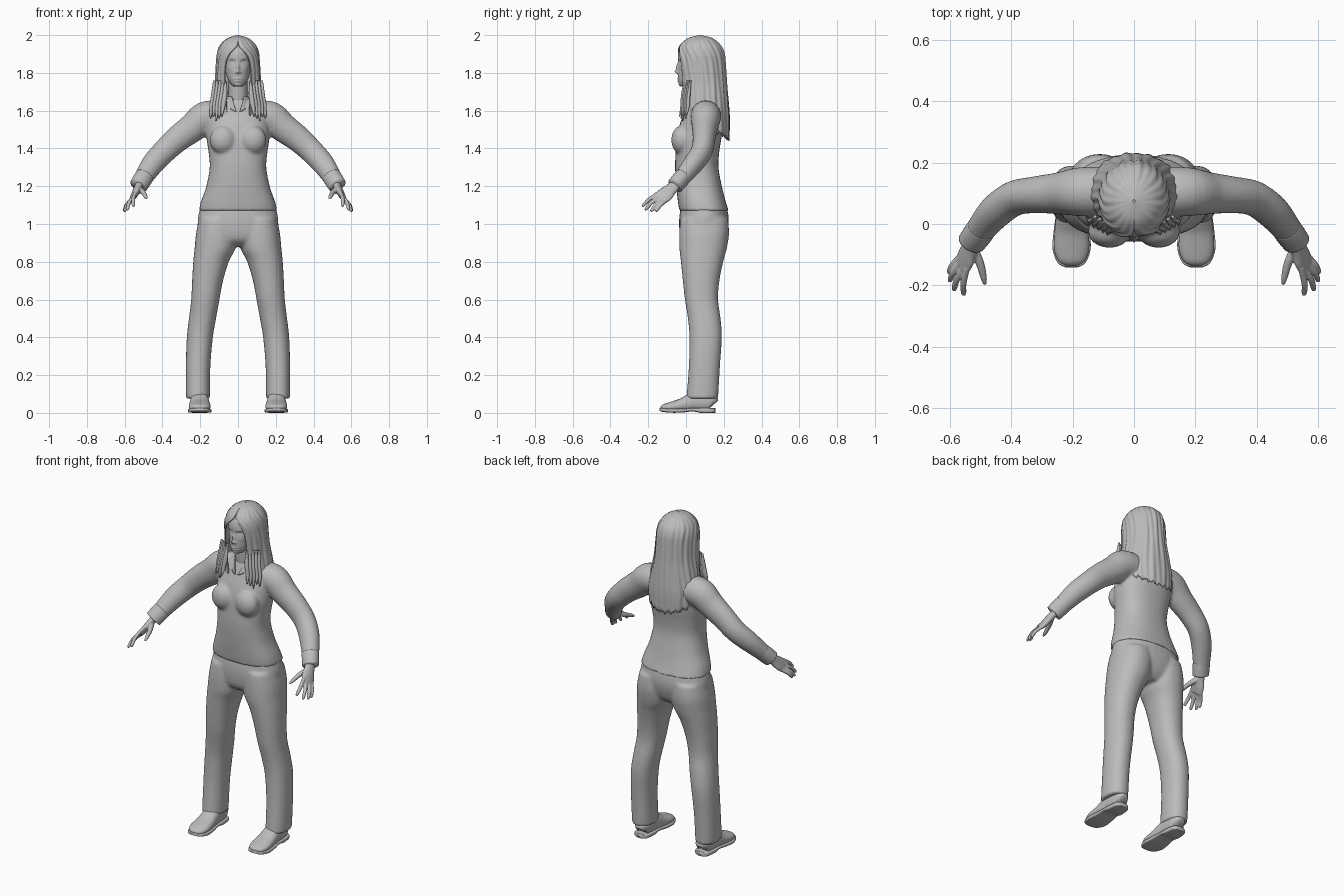
import bpy, bmesh, math
from mathutils import Vector

if "Cube" in bpy.data.objects:
    bpy.data.objects.remove(bpy.data.objects["Cube"], do_unlink=True)

grey = bpy.data.materials.new("plain_grey")
grey.use_nodes = True
grey.diffuse_color = (.5, .5, .5, 1)
grey.node_tree.nodes["Principled BSDF"].inputs["Base Color"].default_value = (.5, .5, .5, 1)


def spline(points, steps):
    """Smooth path through tuples of any length."""
    out = []
    last = len(points) - 1
    for i in range(last):
        a, b, c, d = (points[max(0, min(last, i + k))] for k in (-1, 0, 1, 2))
        for s in range(steps):
            t = s / steps
            out.append(tuple(
                q + .5 * t * (r - p + t * (2 * p - 5 * q + 4 * r - w + t * (3 * (q - r) + w - p)))
                for p, q, r, w in zip(a, b, c, d)))
    out.append(tuple(points[-1]))
    return out


def level(z, rx, front, back, cx=0):
    """Horizontal section from its height, half width, front and back."""
    return (cx, (front + back) / 2, z, rx, (back - front) / 2)


def tube(bm, sections, ref=None, side=1, sides=32, steps=5, power=2):
    """Loft of oval rings; horizontal rings unless a reference axis is given."""
    path = spline(sections, steps)
    rings = []
    for i, (x, y, z, ra, rb) in enumerate(path):
        n, b = Vector((1, 0, 0)), Vector((0, 1, 0))
        if ref:
            ahead, behind = path[min(i + 1, len(path) - 1)], path[max(i - 1, 0)]
            t = (Vector(ahead[:3]) - Vector(behind[:3])).normalized()
            b = Vector(ref)
            b = (b - t * b.dot(t)).normalized()
            n = b.cross(t)
        ring = []
        for k in range(sides):
            a = math.tau * k / sides
            c, s = math.cos(a), math.sin(a)
            c = math.copysign(abs(c) ** (2 / power), c)
            s = math.copysign(abs(s) ** (2 / power), s)
            p = Vector((x, y, z)) + n * ra * c + b * rb * s
            ring.append(bm.verts.new((p.x * side, p.y, p.z)))
        rings.append(ring)
    for low, high in zip(rings, rings[1:]):
        for k in range(sides):
            j = (k + 1) % sides
            bm.faces.new((low[k], low[j], high[j], high[k]))
    bm.faces.new(rings[0])
    bm.faces.new(rings[-1])


def ball(bm, centre, radii):
    made = bmesh.ops.create_uvsphere(bm, u_segments=24, v_segments=16, radius=1)
    for v in made["verts"]:
        v.co = Vector(centre) + Vector(r * c for r, c in zip(radii, v.co))


def finish(name, bm, voxel=0, smooth=0, thickness=0):
    bmesh.ops.recalc_face_normals(bm, faces=bm.faces)
    mesh = bpy.data.meshes.new(name)
    bm.to_mesh(mesh)
    bm.free()
    mesh.shade_smooth()
    mesh.materials.append(grey)
    obj = bpy.data.objects.new(name, mesh)
    bpy.context.collection.objects.link(obj)
    if voxel:
        m = obj.modifiers.new("merge", 'REMESH')
        m.mode, m.voxel_size, m.use_smooth_shade = 'VOXEL', voxel, True
    if smooth:
        m = obj.modifiers.new("soften", 'SMOOTH')
        m.factor, m.iterations = .5, smooth
    if thickness:
        obj.modifiers.new("thickness", 'SOLIDIFY').thickness = thickness
    return obj


def sheet(name, point, cols, rows, thickness):
    """Open surface from a function of two parameters."""
    bm = bmesh.new()
    grid = [[bm.verts.new(point(i / cols, j / rows)) for i in range(cols + 1)]
            for j in range(rows + 1)]
    for a, b in zip(grid, grid[1:]):
        for i in range(cols):
            bm.faces.new((a[i], b[i], b[i + 1], a[i + 1]))
    return finish(name, bm, thickness=thickness)


Y = (0, 1, 0)
SIDES = (("left", 1), ("right", -1))

# Top: torso, bust and sleeves merged into one garment
bm = bmesh.new()
tube(bm, [level(1.07, .208, -.036, .226), level(1.12, .196, -.043, .21),
          level(1.2, .168, -.052, .19), level(1.3, .15, -.058, .172),
          level(1.38, .156, -.055, .176), level(1.45, .166, -.05, .187),
          level(1.52, .166, -.036, .197), level(1.58, .158, -.014, .198),
          level(1.63, .11, .004, .18), level(1.67, .06, .02, .14)], power=2.4)
for name, s in SIDES:
    ball(bm, (s * .08, -.025, 1.445), (.07, .053, .075))
    tube(bm, [(.08, .105, 1.575, .075, .08), (.17, .105, 1.565, .085, .08),
              (.24, .1, 1.51, .077, .069), (.32, .095, 1.45, .07, .06),
              (.39, .083, 1.385, .064, .057), (.45, .04, 1.32, .06, .054),
              (.5, -.02, 1.245, .05, .045), (.525, -.055, 1.205, .047, .042)],
         ref=Y, side=s)
finish("top", bm, .008, 9)

# Trousers: pelvis and legs merged
bm = bmesh.new()
tube(bm, [level(.88, .1, .02, .17), level(.92, .19, -.025, .205),
          level(1, .214, -.037, .226), level(1.08, .202, -.03, .218),
          level(1.13, .18, -.02, .19)], power=2.2)
for name, s in SIDES:
    tube(bm, [level(.075, .063, .002, .17, .212), level(.25, .065, .015, .18, .211),
              level(.4, .069, .018, .19, .202), level(.5, .072, .01, .183, .188),
              level(.6, .075, -.006, .17, .173), level(.7, .082, -.017, .177, .161),
              level(.8, .094, -.027, .197, .143), level(.87, .108, -.035, .216, .122),
              level(.95, .11, -.036, .228, .112), level(1.03, .1, -.03, .222, .105)],
         side=s, power=2.2)
finish("trousers", bm, .008, 8)

for name, s in SIDES:
    # Cuff at the end of the sleeve
    bm = bmesh.new()
    tube(bm, [(.495, -.014, 1.253, .05, .045), (.51, -.035, 1.229, .05, .045),
              (.527, -.058, 1.202, .048, .043)], ref=Y, side=s)
    finish(name + "_cuff", bm)

    # Hand: palm, four fingers and thumb
    bm = bmesh.new()
    across = Vector((-.38, -.706, .598))
    knuckles = Vector((.557, -.132, 1.138))
    tube(bm, [(.515, -.04, 1.22, .022, .028), (.533, -.08, 1.184, .02, .034),
              (.546, -.108, 1.158, .018, .043), (.559, -.136, 1.135, .013, .041)],
         ref=across, side=s)
    tips = [(.032, (.555, -.232, 1.094)), (.011, (.588, -.217, 1.075)),
            (-.011, (.602, -.187, 1.067)), (-.031, (.604, -.16, 1.068))]
    for offset, tip in tips:
        base, end = knuckles + across * offset, Vector(tip)
        bend = base.lerp(end, .5) + Vector((.005, 0, .006))
        root = base.lerp(end, -.15)
        tube(bm, [(*root, .01, .011), (*bend, .0105, .0105),
                  (*base.lerp(end, .9), .009, .009), (*end, .005, .005)],
             ref=across, side=s, sides=12)
    tube(bm, [(.525, -.075, 1.185, .015, .017), (.502, -.125, 1.167, .014, .014),
              (.489, -.175, 1.145, .0105, .0105), (.485, -.198, 1.134, .005, .005)],
         ref=(0, 0, 1), side=s, sides=12)
    finish(name + "_hand", bm, .004, 2)

    # Shoe: rounded upper on a flat sole with a heel
    bm = bmesh.new()
    tube(bm, [(.203, .148, .045, .025, .022), (.203, .135, .055, .045, .04),
              (.203, .09, .06, .055, .047), (.203, .04, .058, .053, .049),
              (.203, -.02, .042, .036, .055), (.203, -.08, .032, .026, .057),
              (.203, -.118, .026, .019, .044), (.203, -.134, .022, .008, .02)],
         ref=(1, 0, 0), side=s, power=2.3)
    finish(name + "_shoe", bm)
    bm = bmesh.new()
    tube(bm, [(.203, .156, .013, .013, .02), (.203, .14, .013, .013, .043),
              (.203, .08, .013, .013, .051), (.203, .035, .017, .009, .051),
              (.203, -.02, .013, .011, .058), (.203, -.08, .012, .011, .062),
              (.203, -.125, .016, .01, .046), (.203, -.14, .018, .007, .022)],
         ref=(1, 0, 0), side=s, power=5)
    finish(name + "_sole", bm)

# Neck
bm = bmesh.new()
tube(bm, [(0, .085, 1.56, .056, .055), (0, .065, 1.66, .05, .052), (0, .058, 1.8, .05, .05)])
finish("neck", bm)

# Open collar around the neck
def collar_point(u, t):
    gap = .12 + .5 * t
    a = gap + (math.tau - 2 * gap) * u
    r = .075 - .015 * t
    front = max(0, math.cos(a)) ** 4
    return (r * math.sin(a), .075 - r * 1.1 * math.cos(a) - .012 * front * (1 - t),
            1.62 + .055 * t - .025 * front * (1 - t))
sheet("collar", collar_point, 48, 6, .006)

# Head, with the features pressed in or raised: x, z, spread in x and z, depth
bm = bmesh.new()
tube(bm, [level(1.727, .018, -.022, .03), level(1.738, .035, -.035, .05),
          level(1.77, .055, -.042, .09), level(1.81, .067, -.043, .135),
          level(1.85, .073, -.041, .15), level(1.9, .074, -.042, .16),
          level(1.945, .06, -.02, .15), level(1.975, .03, .03, .11)],
     sides=128, steps=9)
features = [(0, 1.828, .008, .022, -.012), (0, 1.806, .011, .008, -.013),
            (.013, 1.801, .005, .005, -.006), (.03, 1.857, .015, .01, .009),
            (.03, 1.853, .01, .005, -.005), (.033, 1.877, .018, .005, -.004),
            (0, 1.769, .016, .004, -.005), (0, 1.756, .013, .004, -.005),
            (0, 1.735, .014, .008, -.004), (.045, 1.825, .012, .014, -.003)]
for v in bm.verts:
    if v.co.y < .04:
        x, z = abs(v.co.x), v.co.z
        v.co.y += sum(d * math.exp(-((x - fx) / sx) ** 2 - ((z - fz) / sz) ** 2)
                      for fx, fz, sx, sz, d in features)
finish("head", bm)

# Long hair: height, centre, half width, half depth, half width of the face gap
hair_rows = spline([(2, .075, .004, .004, 0), (1.988, .076, .045, .055, 0),
                    (1.97, .076, .074, .085, 0), (1.94, .077, .098, .112, .008),
                    (1.9, .078, .111, .126, .045), (1.85, .08, .115, .129, .064),
                    (1.75, .088, .121, .128, .07), (1.65, .1, .138, .125, .062),
                    (1.55, .106, .152, .125, .06), (1.4, .108, .14, .12, .07)], 6)


def hair_point(u, t):
    bottom = 1.505 + .055 * math.cos(math.tau * u) + .012 * math.sin(u * 75) * math.sin(u * 190)
    z = 2 - (2 - bottom) * t * t
    for p, q in zip(hair_rows, hair_rows[1:]):
        if q[0] <= z:
            break
    f = (p[0] - z) / (p[0] - q[0])
    cy, rx, ry, gap = (a + (b - a) * f for a, b in zip(p[1:], q[1:]))
    gap = math.asin(max(0, min(.9, gap / rx)))
    a = gap + (math.tau - 2 * gap) * u
    strand = 1 + .014 * math.sin(u * 130 + z * 5) + .012 * math.sin(u * 71 - z * 7)
    return (rx * strand * math.sin(a), cy - ry * strand * math.cos(a), z)
sheet("hair", hair_point, 200, 48, .005)

# Loose locks lying on the chest
for name, s in SIDES:
    bm = bmesh.new()
    for k in range(5):
        x = .07 + .015 * k
        drop = 1.57 - .012 * (k % 3)
        y = -.018 + .008 * k
        tube(bm, [(x - .004, y + .01, 1.76, .006, .005), (x, y, 1.68, .013, .009),
                  (x + .01, y - .004, 1.62, .012, .009), (x + .016, y - .016, drop, .003, .003)],
             side=s, sides=10)
    finish(name + "_hair_locks", bm)
